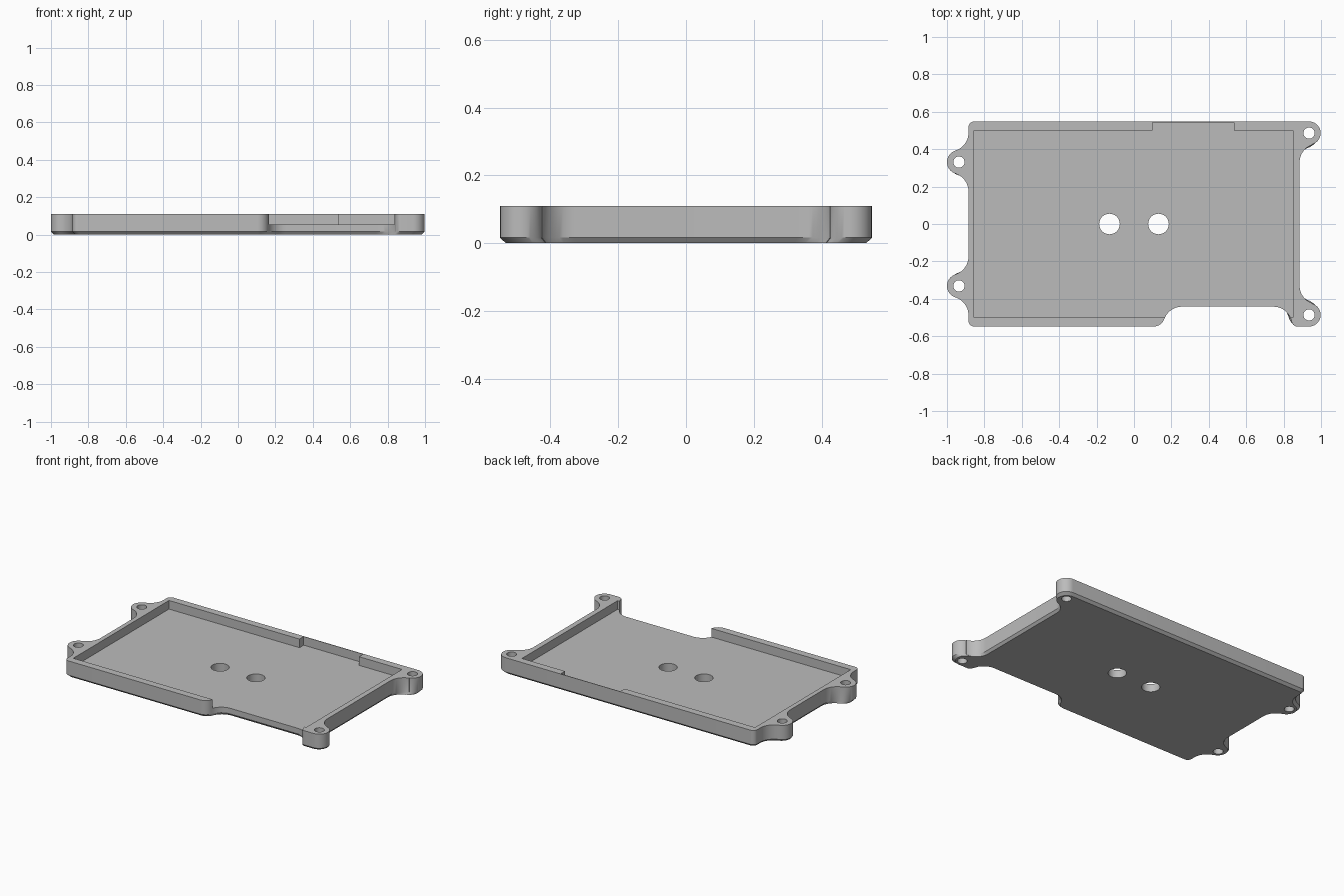
import bpy, bmesh
from math import radians, cos, sin, ceil

if "Cube" in bpy.data.objects:
    bpy.data.objects.remove(bpy.data.objects["Cube"], do_unlink=True)

HEIGHT, FLOOR, CHAMFER = 0.11, 0.053, 0.016
EAR = 0.064          # mounting ear radius
FILLET = 0.1         # concave blend radius
LEFT_EARS = [(-0.936, s * 0.331) for s in (1, -1)]
RIGHT_EARS = [(0.936, s * 0.486) for s in (1, -1)]
T = 72.7             # angle where an ear meets its blend


def arc(cx, cy, r, a0, a1, inset):
    """Arc points; clockwise arcs are concave and grow when inset."""
    r = r - inset if a1 > a0 else r + inset
    n = max(3, ceil(abs(a1 - a0) / 7))
    return [(cx + r * cos(radians(a0 + (a1 - a0) * i / n)),
             cy + r * sin(radians(a0 + (a1 - a0) * i / n))) for i in range(n + 1)]


def outline(inset):
    """Counter-clockwise plate outline as a chain of tangent arcs."""
    arcs = [(0.873, -0.518, 0.03, 169, 270),               # notch, right end
            (0.936, -0.486, EAR - 0.002, -90, T),          # lower right ear
            (0.985, -0.329, FILLET, 180 + T, 180),
            (0.985, 0.329, FILLET, 180, 180 - T),
            (0.936, 0.486, EAR - 0.002, -T, 90),           # upper right ear
            (-0.855, 0.518, 0.03, 90, 180)]                # upper left corner
    for x, y in LEFT_EARS:
        arcs += [(-0.985, y + 0.157, FILLET, 0, -T),
                 (x, y, EAR, 180 - T, 180 + T),
                 (-0.985, y - 0.157, FILLET, T, 0)]
    arcs += [(-0.855, -0.518, 0.03, 180, 270),             # lower left corner
             (0.105, -0.488, 0.06, 270, 340),              # notch, left end
             (0.256, -0.542, FILLET, 160, 90),
             (0.745, -0.542, FILLET, 90, 11)]
    pts = []
    for a in arcs:
        for p in arc(*a, inset):
            if not pts or abs(p[0] - pts[-1][0]) + abs(p[1] - pts[-1][1]) > 0.002:
                pts.append(p)
    return pts


def stack(name, layers):
    """Solid from matching outlines at rising heights."""
    bm = bmesh.new()
    rings = [[bm.verts.new((x, y, z)) for x, y in pts] for pts, z in layers]
    n = len(rings[0])
    bm.faces.new(rings[0][::-1])
    bm.faces.new(rings[-1])
    for lo, hi in zip(rings, rings[1:]):
        for i in range(n):
            j = (i + 1) % n
            bm.faces.new((lo[i], lo[j], hi[j], hi[i]))
    mesh = bpy.data.meshes.new(name)
    bm.to_mesh(mesh)
    bm.free()
    ob = bpy.data.objects.new(name, mesh)
    bpy.context.collection.objects.link(ob)
    return ob


def cut(target, cutter):
    cutter.hide_render = True
    mod = target.modifiers.new("cut", 'BOOLEAN')
    mod.operation, mod.solver, mod.object = 'DIFFERENCE', 'EXACT', cutter
    bpy.ops.object.modifier_apply(modifier=mod.name)
    bpy.data.objects.remove(cutter, do_unlink=True)


# Plate with a chamfered lower edge; both rings share one point count
full = outline(0)
base = outline(CHAMFER)
if len(base) != len(full):
    base = [(x * 0.985, y * 0.97) for x, y in full]
tray = stack("tray", [(base, 0), (full, CHAMFER), (full, HEIGHT)])
for o in bpy.context.selected_objects:
    o.select_set(False)
bpy.context.view_layer.objects.active = tray
tray.select_set(True)

# Pocket, with a recess into the back wall
pocket = [(-0.855, -0.5), (0.85, -0.5), (0.85, 0.5), (0.535, 0.5),
          (0.535, 0.544), (0.1, 0.544), (0.1, 0.5), (-0.855, 0.5)]
cut(tray, stack("pocket_cutter", [(pocket, FLOOR), (pocket, HEIGHT + 0.1)]))

# Screw holes in the ears and two larger holes in the floor
holes = [(x, y, 0.03) for x, y in LEFT_EARS + RIGHT_EARS]
holes += [(x, 0, 0.055) for x in (-0.131, 0.131)]
for x, y, r in holes:
    ring = arc(x, y, r, 0, 360, 0)[:-1]
    cut(tray, stack("hole_cutter", [(ring, -0.1), (ring, HEIGHT + 0.1)]))

# Material and shading
grey = bpy.data.materials.new("plain_grey")
grey.use_nodes = True
colour = (0.5, 0.5, 0.5, 1)
grey.diffuse_color = colour
grey.node_tree.nodes["Principled BSDF"].inputs["Base Color"].default_value = colour
tray.data.materials.clear()
tray.data.materials.append(grey)
bpy.ops.object.shade_smooth_by_angle(angle=radians(25))
